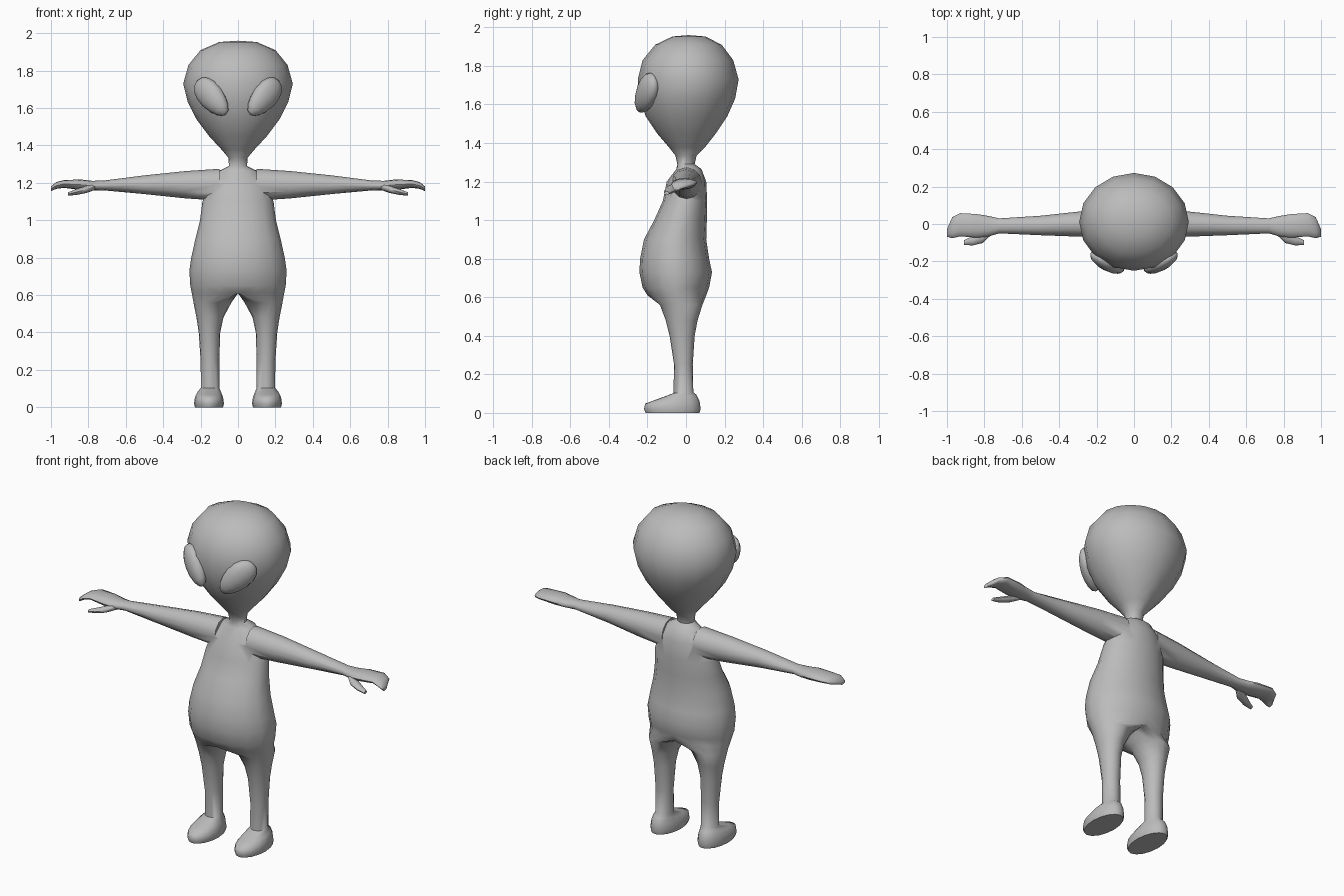
import bpy, bmesh, math
from mathutils import Vector, Matrix

if "Cube" in bpy.data.objects:
    bpy.data.objects.remove(bpy.data.objects["Cube"])

N = 16
skin = bpy.data.materials.new("grey")
skin.diffuse_color = (0.5, 0.5, 0.5, 1)
skin.use_nodes = True
skin.node_tree.nodes["Principled BSDF"].inputs["Base Color"].default_value = skin.diffuse_color


def make(name, rings, half=False):
    """Loft closed rings of equal size; half=True opens the mesh on the x = 0 plane."""
    bm = bmesh.new()
    rows = [[bm.verts.new(p) for p in r] for r in rings]
    n = len(rows[0])
    for a, b in zip(rows, rows[1:]):
        for i in range(n):
            j = (i + 1) % n
            bm.faces.new((a[i], a[j], b[j], b[i]))
    bm.faces.new(rows[0][::-1])
    bm.faces.new(rows[-1])
    if half:
        flat = [f for f in bm.faces if all(abs(v.co.x) < 1e-5 for v in f.verts)]
        bmesh.ops.delete(bm, geom=flat, context='FACES')
    bmesh.ops.remove_doubles(bm, verts=bm.verts, dist=1e-4)
    bmesh.ops.recalc_face_normals(bm, faces=bm.faces)
    return finish(name, bm)


def finish(name, bm):
    me = bpy.data.meshes.new(name)
    bm.to_mesh(me)
    bm.free()
    me.materials.append(skin)
    ob = bpy.data.objects.new(name, me)
    bpy.context.collection.objects.link(ob)
    m = ob.modifiers.new("mirror", 'MIRROR')
    m.use_clip = True
    return ob


def smooth(ob, angle):
    bpy.ops.object.select_all(action='DESELECT')
    ob.select_set(True)
    bpy.context.view_layer.objects.active = ob
    bpy.ops.object.shade_smooth_by_angle(angle=math.radians(angle))


def level(z, xi, xo, yf, yb, slope=0.0):
    """Horizontal ring; anything past the centre plane is pressed onto it."""
    cx, w, cy, r = (xi + xo) / 2, (xo - xi) / 2, (yf + yb) / 2, (yb - yf) / 2
    pts = []
    for i in range(N):
        t = 2 * math.pi * i / N
        x, y = cx + w * math.sin(t), cy - r * math.cos(t)
        pts.append((max(0, x) if x > 1e-6 else 0, y, z + slope * (y - cy)))
    return pts


# Leg and foot: z, inner x, outer x, front y, back y, slope
legs = [(0, .08, .23, -.21, .07, 0), (.02, .075, .235, -.218, .076, 0),
        (.055, .08, .23, -.212, .07, .05), (.08, .09, .218, -.16, .055, .12),
        (.105, .1, .198, -.065, .038, .05), (.25, .1, .2, -.062, .035, 0),
        (.4, .095, .21, -.085, .045, 0), (.48, .078, .222, -.105, .06, 0),
        (.56, .035, .238, -.135, .085, 0)]
# Torso, neck and head: z, half width, front y, back y
trunk = [(.61, .247, -.2, .105), (.65, .255, -.225, .12), (.73, .26, -.242, .135),
         (.8, .25, -.238, .12), (.9, .228, -.218, .105), (1.0, .203, -.165, .108),
         (1.1, .19, -.12, .11), (1.2, .15, -.1, .105), (1.265, .1, -.05, .08),
         (1.29, .048, -.045, .045), (1.335, .052, -.055, .055), (1.38, .09, -.09, .1),
         (1.45, .155, -.15, .155), (1.54, .222, -.21, .215), (1.63, .268, -.24, .255),
         (1.73, .293, -.25, .273), (1.83, .265, -.225, .245), (1.91, .2, -.16, .185),
         (1.953, .1, -.07, .1), (1.96, 0, .015, .015)]
rings = [level(*r) for r in legs] + [level(z, -w, w, f, b) for z, w, f, b in trunk]
body = make("body", rings, half=True)


def cross(x, yc, zc, ry, rz, n=12):
    """Upright ring around the x axis."""
    return [(x, yc + ry * math.cos(2 * math.pi * i / n),
             zc + rz * math.sin(2 * math.pi * i / n)) for i in range(n)]


# Arms ending in mitten hands
arm = make("arms", [cross(*r) for r in (
    (.1, .004, 1.19, .08, .085), (.28, 0, 1.19, .068, .073), (.5, -.008, 1.19, .052, .05),
    (.72, -.01, 1.186, .04, .026), (.78, -.012, 1.185, .055, .026),
    (.84, -.01, 1.19, .063, .028), (.93, -.004, 1.194, .062, .021),
    (.972, -.02, 1.186, .056, .018), (1.0, -.048, 1.168, .02, .013))])
# Thumbs
thumb = make("thumbs", [cross(*r, n=8) for r in (
    (.765, -.035, 1.18, .025, .018), (.81, -.068, 1.165, .034, .019),
    (.86, -.088, 1.152, .026, .016), (.91, -.1, 1.14, .013, .009))])

# Merge the arms into the body so no hidden surfaces remain
join = body.modifiers.new("shoulders", 'BOOLEAN')
join.operation, join.solver, join.object = 'UNION', 'EXACT', arm
bpy.context.view_layer.objects.active = body
for m in ("mirror", "shoulders"):
    bpy.ops.object.modifier_apply(modifier=m)
bpy.data.objects.remove(arm)

# Slanted oval eyes, broader towards the outer top
n = Vector((.5, -.86, -.06)).normalized()
u = Vector((.62, .3, .72))
u = (u - u.dot(n) * n).normalized()
v = n.cross(u)
axes = Matrix((u, v, n)).transposed()
bm = bmesh.new()
bmesh.ops.create_uvsphere(bm, u_segments=12, v_segments=8, radius=1)
for p in bm.verts:
    a, b, c = p.co.z, p.co.x, p.co.y
    k = 1 + .18 * a
    p.co = Vector((.14, -.205, 1.657)) + axes @ Vector((.125 * a, .074 * b * k, .047 * c))
bmesh.ops.recalc_face_normals(bm, faces=bm.faces)
eyes = finish("eyes", bm)

for ob in (body, thumb, eyes):
    smooth(ob, 60)
